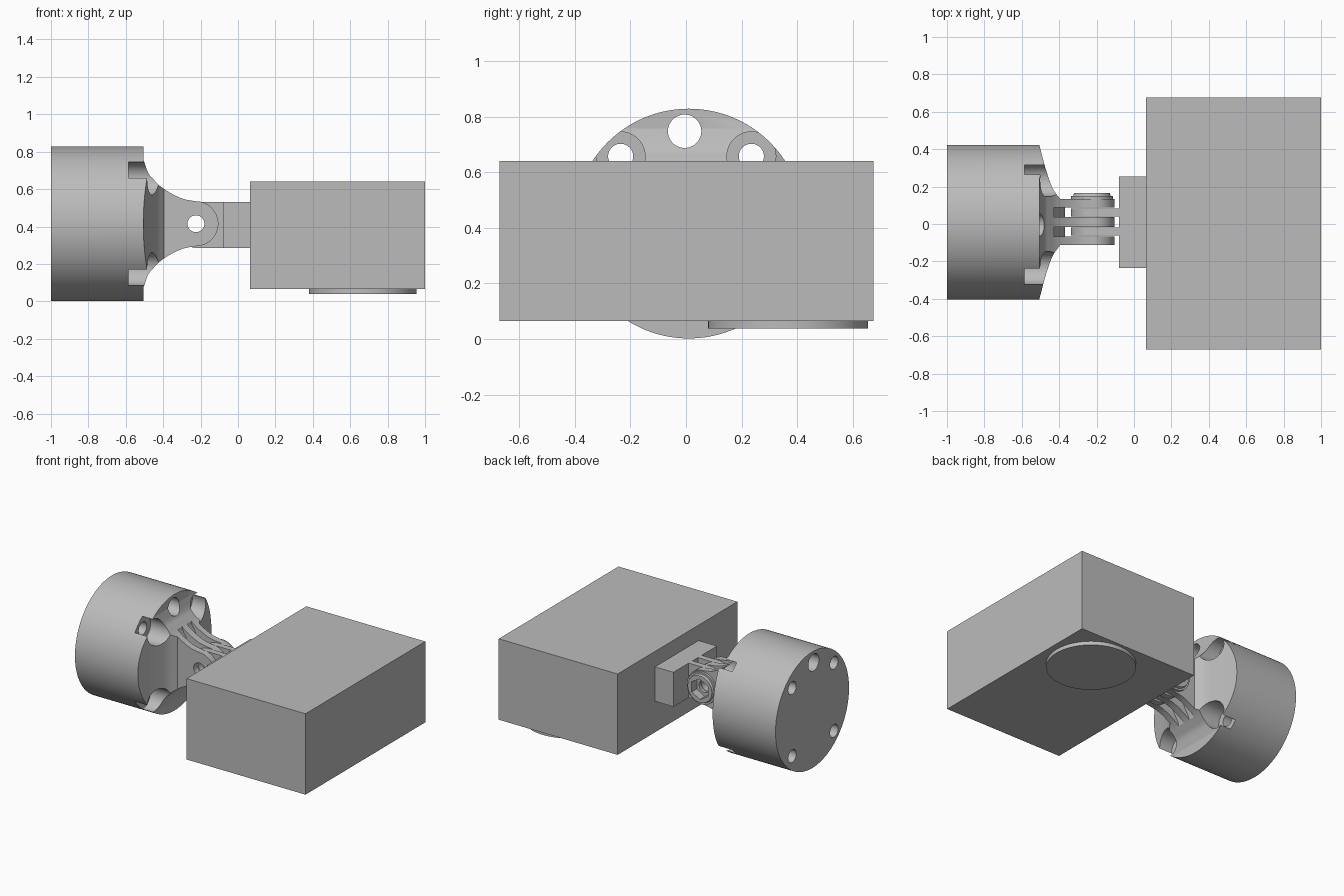
import bpy, bmesh, math
from mathutils import Matrix, Vector

if "Cube" in bpy.data.objects:
    bpy.data.objects.remove(bpy.data.objects["Cube"])

grey = bpy.data.materials.new("plain grey")
grey.use_nodes = True
grey.diffuse_color = (0.5, 0.5, 0.5, 1)
grey.node_tree.nodes["Principled BSDF"].inputs["Base Color"].default_value = (0.5, 0.5, 0.5, 1)

CY, CZ = 0.01, 0.415      # axis of the round mount
PIVOT = -0.225            # x of the hinge bolt


def finish(bm, name):
    bmesh.ops.recalc_face_normals(bm, faces=bm.faces)
    mesh = bpy.data.meshes.new(name)
    bm.to_mesh(mesh)
    bm.free()
    mesh.materials.append(grey)
    obj = bpy.data.objects.new(name, mesh)
    bpy.context.collection.objects.link(obj)
    return obj


def box(name, low, high):
    bm = bmesh.new()
    bmesh.ops.create_cube(bm, size=1)
    for v in bm.verts:
        v.co = Vector([l + (c + 0.5) * (h - l) for c, l, h in zip(v.co, low, high)])
    return finish(bm, name)


def rod(name, axis, start, end, r, sides=48, r2=None):
    """Cylinder along an axis; start is a point, end the coordinate it reaches."""
    bm = bmesh.new()
    i = "XYZ".index(axis)
    length = end - start[i]
    bmesh.ops.create_cone(bm, cap_ends=True, segments=sides, radius1=r,
                          radius2=r2 or r, depth=length)
    turn = {"X": Matrix.Rotation(math.pi / 2, 4, "Y"),
            "Y": Matrix.Rotation(-math.pi / 2, 4, "X"), "Z": Matrix()}[axis]
    mid = Vector(start)
    mid[i] += length / 2
    bmesh.ops.transform(bm, matrix=Matrix.Translation(mid) @ turn, verts=bm.verts)
    return finish(bm, name)


def slab(name, points, low, high, axis):
    """Outline (x, other) extruded along Y or Z."""
    bm = bmesh.new()
    put = (lambda a, b: (a, low, b)) if axis == "Y" else (lambda a, b: (a, b, low))
    face = bm.faces.new([bm.verts.new(put(a, b)) for a, b in points])
    new = bmesh.ops.extrude_face_region(bm, geom=[face])["geom"]
    step = Vector((0, high - low, 0) if axis == "Y" else (0, 0, high - low))
    bmesh.ops.translate(bm, vec=step, verts=[g for g in new if isinstance(g, bmesh.types.BMVert)])
    return finish(bm, name)


def combine(obj, tool, operation):
    mod = obj.modifiers.new(operation, "BOOLEAN")
    mod.operation, mod.solver, mod.object = operation, "EXACT", tool
    bpy.context.view_layer.objects.active = obj
    bpy.ops.object.modifier_apply(modifier=mod.name)
    bpy.data.objects.remove(tool)


def arc(cx, cz, r, first, last, n=24):
    angles = [math.radians(first + (last - first) * k / n) for k in range(n + 1)]
    return [(cx + r * math.cos(a), cz + r * math.sin(a)) for a in angles]


def spline(points, n=5):
    """Smooth curve through the points."""
    pts = [Vector(p) for p in points]
    pts = [2 * pts[0] - pts[1]] + pts + [2 * pts[-1] - pts[-2]]
    out = []
    for a, b, c, d in zip(pts, pts[1:], pts[2:], pts[3:]):
        for k in range(n):
            t = k / n
            p = b + (c - a) * t / 2 + (2 * a - 5 * b + 4 * c - d) * t * t / 2
            out.append(tuple(p + (3 * b - a - 3 * c + d) * t ** 3 / 2))
    return out + [tuple(points[-1])]


def mirrored(half, centre):
    """Close an outline by mirroring its upper half."""
    upper = [(x, centre + h) for x, h in half]
    return upper + [(x, centre - h) for x, h in reversed(half) if h > 1e-5]


# Camera body with round lens plate underneath
box("camera_body", (0.065, -0.67, 0.065), (1, 0.675, 0.64))
rod("lens_plate", "Z", (0.667, 0.367, 0.038), 0.07, 0.288, 96)

# Round mount: a cylinder trimmed by a side outline and a plan outline
mount = rod("round_mount", "X", (-1, CY, CZ), 0, 0.413, 128)
side = spline([(-0.505, 0.34), (-0.48, 0.272), (-0.45, 0.235), (-0.41, 0.196),
               (-0.35, 0.158), (-0.29, 0.132), (PIVOT, 0.12)])
tip = arc(PIVOT, 0, 0.12, 90, 0)[1:]
combine(mount, slab("side_trim", mirrored([(-1.1, 0.5), (-0.505, 0.5)] + side + tip, CZ),
                    -1, 1, "Y"), "INTERSECT")
plan = spline([(-0.505, 0.408), (-0.475, 0.295), (-0.437, 0.185), (-0.395, 0.123)])
combine(mount, slab("plan_trim", mirrored([(-1.1, 0.5), (-0.505, 0.5)] + plan + [(0, 0.123)], CY),
                    -1, 2, "Z"), "INTERSECT")

# Nut boss on the back prong
combine(mount, rod("nut_boss", "Y", (PIVOT, 0.1, CZ), 0.15, 0.113), "UNION")
combine(mount, rod("nut_rim", "Y", (PIVOT, 0.11, CZ), 0.167, 0.112, r2=0.095), "UNION")
combine(mount, rod("nut_pocket", "Y", (PIVOT, 0.11, CZ), 0.3, 0.073, 6), "DIFFERENCE")

# Finger slots
slot = mirrored([(-0.437, 0.26), (-0.425, 0.19), (-0.395, 0.14), (-0.37, 0.09)], CZ)
slot = [(0, CZ + 0.26)] + slot + [(0, CZ - 0.26)]
for low, high in ((0.037, 0.088), (-0.066, -0.015)):
    combine(mount, slab("slot", slot, low, high, "Y"), "DIFFERENCE")

# Hinge hole, four counterbored bolt holes and one upper cable hole
combine(mount, rod("hinge_hole", "Y", (PIVOT, -1, CZ), 1, 0.045), "DIFFERENCE")
for sy in (-1, 1):
    for sz in (-1, 1):
        y, z = CY - 0.01 + sy * 0.235, CZ + sz * 0.242
        combine(mount, rod("bolt_hole", "X", (-1.2, y, z), 0, 0.045), "DIFFERENCE")
        combine(mount, rod("counterbore", "X", (-0.585, y, z), 0, 0.088), "DIFFERENCE")
combine(mount, rod("cable_hole", "X", (-1.2, -0.005, 0.747), 0, 0.06), "DIFFERENCE")

# Hinge block fixed to the camera, with two fingers between the prongs
block = box("hinge_block", (-0.08, -0.235, 0.285), (0.065, 0.255, 0.53))
finger = [(-0.05, 0.53)] + arc(-0.215, 0.4075, 0.1225, 90, 270) + [(-0.05, 0.285)]
for low, high in ((0.041, 0.084), (-0.062, -0.019)):
    part = slab("hinge_finger", finger, low, high, "Y")
    combine(part, rod("hinge_hole", "Y", (PIVOT, -1, CZ), 1, 0.045), "DIFFERENCE")

# Smooth the round surfaces, keep edges crisp
for obj in bpy.context.scene.objects:
    if obj.type == "MESH":
        bpy.ops.object.select_all(action="DESELECT")
        obj.select_set(True)
        bpy.context.view_layer.objects.active = obj
        bpy.ops.object.shade_smooth_by_angle(angle=math.radians(30))
